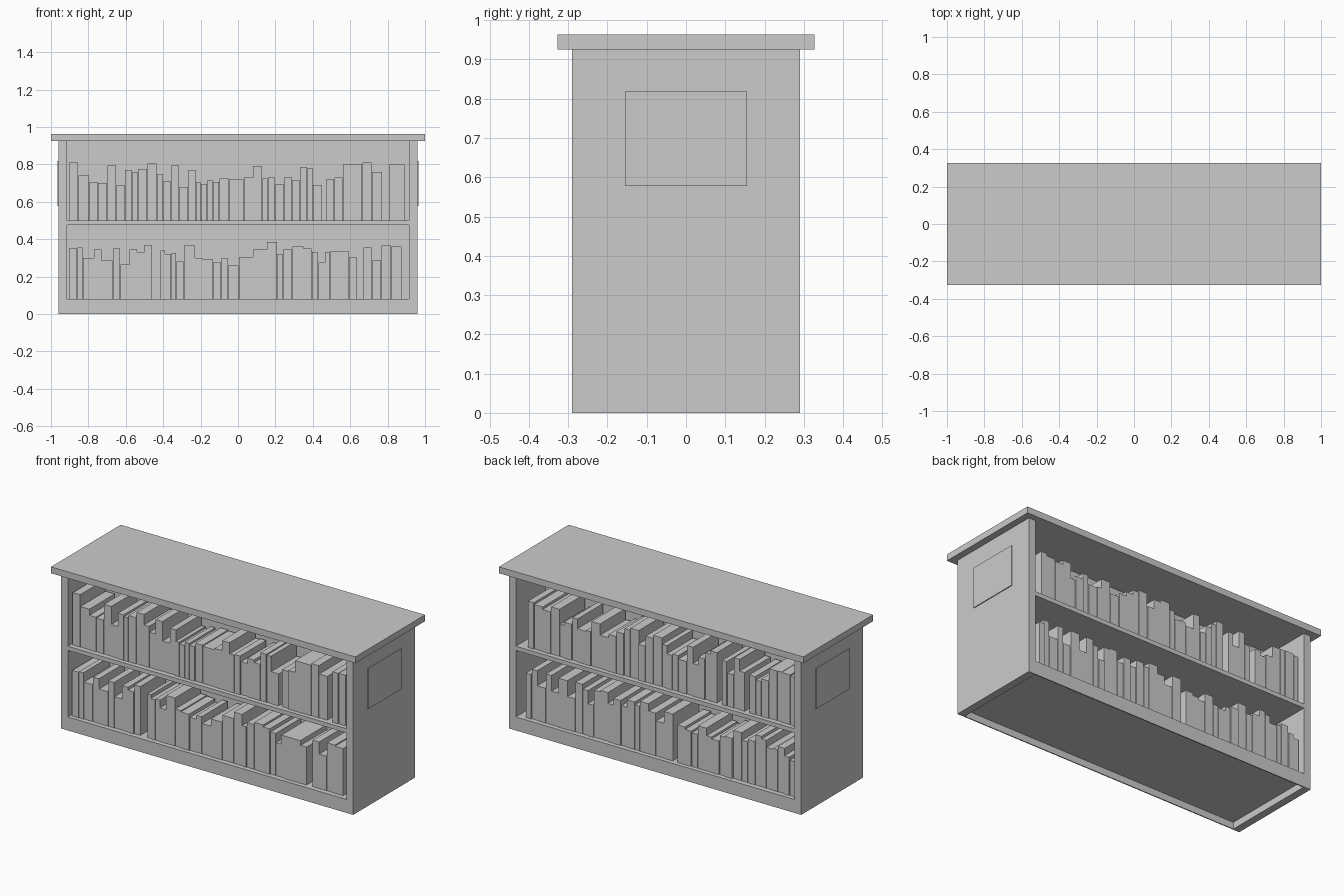
import bpy, bmesh, random

if "Cube" in bpy.data.objects:
    bpy.data.objects.remove(bpy.data.objects["Cube"])
random.seed(4)

def boxes(name, specs):
    """One object from axis-aligned boxes (x0, x1, y0, y1, z0, z1)."""
    bm = bmesh.new()
    for x0, x1, y0, y1, z0, z1 in specs:
        vs = bmesh.ops.create_cube(bm, size=1)['verts']
        for v in vs:
            v.co.x = x1 if v.co.x > 0 else x0
            v.co.y = y1 if v.co.y > 0 else y0
            v.co.z = z1 if v.co.z > 0 else z0
    me = bpy.data.meshes.new(name)
    bm.to_mesh(me)
    bm.free()
    ob = bpy.data.objects.new(name, me)
    bpy.context.collection.objects.link(ob)
    return ob

W, IN, D = 0.96, 0.915, 0.29

# Carcass
boxes("top_board", [(-1, 1, -0.327, 0.327, 0.925, 0.963)])
for side, s in (("left", -1), ("right", 1)):
    a, b = sorted((s * IN, s * W))
    boxes(side + "_end_panel", [(a, b, -D, D, 0, 0.925)])
    a, b = sorted((s * W, s * 0.965))
    boxes(side + "_sign_plate", [(a, b, -0.155, 0.155, 0.578, 0.818)])
boxes("middle_shelf", [(-IN, IN, -D, D, 0.475, 0.5)])
boxes("bottom_shelf", [(-IN, IN, -D, D, 0.04, 0.08)])
boxes("front_kickboard", [(-IN, IN, -D, -D + 0.006, 0, 0.04)])
boxes("back_kickboard", [(-IN, IN, D - 0.006, D, 0, 0.04)])
boxes("centre_divider", [(-IN, IN, -0.01, 0.01, 0.08, 0.925)])

# Front books: (right edge, height) in hundredths; height 0 leaves a gap
upper = [(-90.5, 0), (-85.5, 31), (-79.5, 24), (-75, 20.5), (-70, 20), (-65, 29.5),
         (-60.5, 19), (-56.5, 27), (-53.5, 26), (-48.5, 27.5), (-43.5, 30.5),
         (-40, 24.5), (-36, 21), (-31.5, 29.5), (-26.5, 18), (-22.5, 27), (-20, 20.5),
         (-16.5, 19.5), (-13.5, 21.5), (-10, 20.5), (-5, 22.5), (3, 22), (8, 23),
         (13, 29), (16, 22.5), (20, 23), (24.5, 19.5), (29, 23), (33, 21.5), (37, 28.5),
         (40, 28), (45, 19), (47, 0), (51.5, 22), (56, 23), (66.5, 30), (71.5, 31),
         (77, 26), (80.5, 0), (84.5, 30), (89, 30)]
lower = [(-90.5, 0), (-86, 27), (-83, 27.5), (-77, 22), (-73, 26.5), (-67, 20.5),
         (-63, 27), (-58, 18.5), (-54, 26.5), (-50, 25), (-46, 29), (-41.5, 0),
         (-39, 26), (-36, 24), (-33, 24.5), (-29, 20), (-23, 28.5), (-19, 22),
         (-13.5, 21.5), (-9, 19.5), (-5.5, 22), (0.5, 18), (8, 22.5), (15.5, 26.5),
         (21, 30.5), (24, 24), (29, 26.5), (35, 28), (39.5, 27), (43, 25), (46.5, 19.5),
         (49, 25), (59.5, 25.3), (63.5, 22.5), (67, 0), (71.5, 27.5), (76.5, 20.5),
         (82, 28.5), (87.5, 28)]

def random_row():
    """Book row for the back, with the same rhythm as the front."""
    row, x = [(-90, 0)], -90
    while x < 84:
        x += random.uniform(3, 6)
        row.append((x, 0 if random.random() < 0.05 else random.uniform(19, 30)))
    return row

def shelve(name, row, side, z):
    specs, x = [], -IN
    for edge, h in row:
        edge /= 100
        if h:
            ys = sorted((side * 0.02, side * (0.262 + random.uniform(-0.004, 0.004))))
            specs.append((x + 0.001, edge - 0.001, *ys, z, z + h / 100))
        x = edge
    boxes(name, specs)

shelve("front_upper_books", upper, -1, 0.5)
shelve("front_lower_books", lower, -1, 0.08)
shelve("back_upper_books", random_row(), 1, 0.5)
shelve("back_lower_books", random_row(), 1, 0.08)
